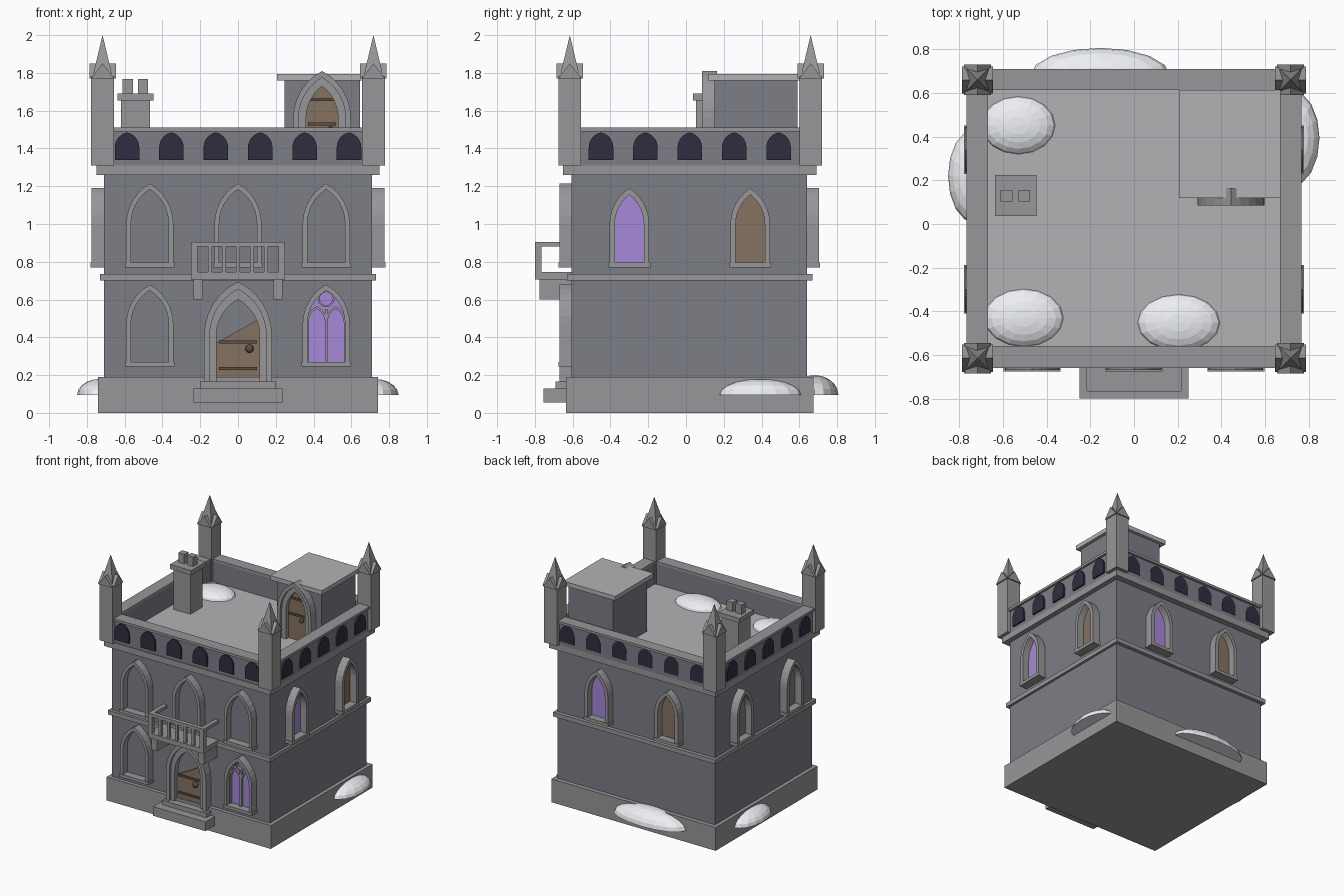
import bpy, bmesh, math
from mathutils import Matrix, Vector

if "Cube" in bpy.data.objects:
    bpy.data.objects.remove(bpy.data.objects["Cube"])


def material(name, r, g, b):
    m = bpy.data.materials.new(name)
    m.diffuse_color = (r, g, b, 1)
    m.use_nodes = True
    m.node_tree.nodes["Principled BSDF"].inputs["Base Color"].default_value = m.diffuse_color
    return m


WALL = material("wall_stone", .20, .21, .24)
TRIM = material("trim_stone", .31, .31, .32)
ROOF = material("roof_stone", .45, .45, .47)
PURPLE = material("purple_glass", .38, .25, .70)
BROWN = material("brown_wood", .24, .17, .12)
IRON = material("dark_wood", .11, .08, .06)
DARK = material("dark_recess", .03, .027, .05)
SNOW = material("snow", .85, .87, .9)


def finish(bm, name, mat, mtx=None):
    bmesh.ops.recalc_face_normals(bm, faces=bm.faces[:])
    me = bpy.data.meshes.new(name)
    bm.to_mesh(me)
    bm.free()
    me.materials.append(mat)
    ob = bpy.data.objects.new(name, me)
    if mtx:
        ob.matrix_world = mtx
    bpy.context.collection.objects.link(ob)
    return ob


def box(name, x0, x1, y0, y1, z0, z1, mat=TRIM, mtx=None):
    bm = bmesh.new()
    bmesh.ops.create_cube(bm, size=1)
    for v in bm.verts:
        v.co = Vector((x0 + (v.co.x + .5) * (x1 - x0), y0 + (v.co.y + .5) * (y1 - y0),
                       z0 + (v.co.z + .5) * (z1 - z0)))
    return finish(bm, name, mat, mtx)


def arch(hw, base, spring, apex, n=6):
    """Pointed arch outline from bottom left over the apex to bottom right."""
    rise = apex - spring
    R = (hw * hw + rise * rise) / (2 * hw)
    end = math.asin(min(1, rise / R))
    half = [(hw - R + R * math.cos(end * i / n), spring + R * math.sin(end * i / n))
            for i in range(n + 1)]
    half = [(hw, base)] + half
    half[-1] = (0, apex)
    return [(-x, z) for x, z in half] + half[-2::-1]


def extrude(bm, d0, d1):
    r = bmesh.ops.extrude_face_region(bm, geom=bm.faces[:])
    for v in [g for g in r["geom"] if isinstance(g, bmesh.types.BMVert)]:
        v.co.y -= d1 - d0


def panel(name, pts, d0, d1, mat, mtx):
    """Filled outline standing d0..d1 out from the wall."""
    bm = bmesh.new()
    bm.faces.new([bm.verts.new((x, -d0, z)) for x, z in pts])
    extrude(bm, d0, d1)
    return finish(bm, name, mat, mtx)


def band(name, outer, inner, d0, d1, mtx, mat=TRIM):
    """Strip between two outlines with the same point count."""
    bm = bmesh.new()
    a = [bm.verts.new((x, -d0, z)) for x, z in outer]
    b = [bm.verts.new((x, -d0, z)) for x, z in inner]
    for i in range(len(a) - 1):
        bm.faces.new((a[i], a[i + 1], b[i + 1], b[i]))
    extrude(bm, d0, d1)
    return finish(bm, name, mat, mtx)


def on_wall(side, u, off=0):
    """Local frame: x along the wall, -y outwards, z up."""
    x, y, ang = {"front": (u, -.605 - off, 0), "right": (.71 + off, u, 90),
                 "back": (u, .64 + off, 180), "left": (-.71 - off, u, -90)}[side]
    return Matrix.Translation((x, y, 0)) @ Matrix.Rotation(math.radians(ang), 4, 'Z')


# Main block
box("plinth", -.74, .74, -.635, .675, 0, .19)
box("walls", -.71, .71, -.605, .64, .15, 1.28, WALL)
box("string_course", -.73, .73, -.63, .67, .70, .735)
box("cornice", -.75, .75, -.65, .69, 1.26, 1.31)
box("roof_floor", -.74, .74, -.64, .68, 1.31, 1.325, ROOF)


def ring(name, x, y0, y1, z0, z1, mat):
    box(name + "_front", -x, x, y0, -.56, z0, z1, mat)
    box(name + "_back", -x, x, .615, y1, z0, z1, mat)
    box(name + "_left", -x, -.67, -.56, .615, z0, z1, mat)
    box(name + "_right", .67, x, -.56, .615, z0, z1, mat)


ring("parapet", .75, -.645, .69, 1.31, 1.49, WALL)
ring("coping", .768, -.66, .71, 1.49, 1.51, TRIM)

# Dark arches around the parapet
for side, count, mid in (("front", 6, 0), ("back", 6, 0), ("left", 5, .02), ("right", 5, .02)):
    for i in range(count):
        u = mid + (i - (count - 1) / 2) * .235
        panel("parapet_arch", arch(.065, 1.34, 1.405, 1.485), 0, .015, DARK, on_wall(side, u, .038))

# Corner pinnacles
for x in (-.717, .717):
    for y in (-.615, .66):
        box("pinnacle_shaft", x - .06, x + .06, y - .06, y + .06, 1.31, 1.78)
        bm = bmesh.new()
        bmesh.ops.create_cone(bm, segments=4, radius1=.055 * math.sqrt(2), radius2=0, depth=.23, cap_ends=True)
        finish(bm, "pinnacle_spire", TRIM,
               Matrix.Translation((x, y, 1.885)) @ Matrix.Rotation(math.pi / 4, 4, 'Z'))
        for k in range(4):
            panel("pinnacle_gable", [(-.062, 1.77), (.062, 1.77), (0, 1.85)], .035, .07, TRIM,
                  Matrix.Translation((x, y, 0)) @ Matrix.Rotation(k * math.pi / 2, 4, 'Z'))


# Windows
def window(side, u, base, hw, t, spring, apex, glass):
    m = on_wall(side, u)
    inner = arch(hw - t, base, spring, apex - t * 1.25)
    band("window_frame", arch(hw, base, spring, apex), inner, -.01, .065, m)
    box("window_sill", -hw - .006, hw + .006, -.07, .01, base - .025, base, TRIM, m)
    panel("window_pane", inner, -.01, .008, glass, m)


for u in (-.467, 0, .467):
    window("front", u, .795, .125, .025, 1.0, 1.215, WALL)
window("front", -.467, .27, .125, .025, .47, .68, WALL)
window("front", .467, .27, .125, .025, .47, .68, PURPLE)
for side, glass in (("right", (PURPLE, BROWN)), ("left", (WALL, WALL)), ("back", (BROWN, PURPLE))):
    for u, g in zip((-.315, .315) if side == "back" else (-.3, .34), glass):
        window(side, u, .795, .105, .028, 1.0, 1.19, g)

# Tracery in the purple front window
T = on_wall("front", .467)
box("tracery_mullion", -.007, .007, -.03, 0, .27, .55, TRIM, T)
for s in (-.05, .05):
    band("tracery_lancet", [(x + s, z) for x, z in arch(.054, .27, .48, .565)],
         [(x + s, z) for x, z in arch(.043, .27, .48, .55)], 0, .03, T)


def circle(r, z0, n=16):
    return [(r * math.cos(2 * math.pi * i / n), z0 + r * math.sin(2 * math.pi * i / n)) for i in range(n + 1)]


band("tracery_circle", circle(.045, .605), circle(.035, .605), 0, .03, T)


# Doors
def doorway(name, m, base, spring, hws, apexes, straps):
    outl = [arch(h, base, spring, a) for h, a in zip(hws, apexes)]
    band(name + "_outer_frame", outl[0], outl[1], -.015, .065, m)
    band(name + "_inner_frame", outl[1], outl[2], -.015, .045, m)
    for z in straps:
        box(name + "_strap", -hws[2] * .88, hws[2] * .88, -.025, 0, z - .008, z + .008, IRON, m)
    bm = bmesh.new()
    bmesh.ops.create_uvsphere(bm, u_segments=12, v_segments=8, radius=.022 * hws[2] / .115)
    finish(bm, name + "_knob", IRON, m @ Matrix.Translation((hws[2] * .53, -.03, base + .175)))
    return outl[2]


M = on_wall("front", 0)
doorway("front_door", M, .165, .41, (.18, .15, .115), (.695, .655, .60), (.235, .375))
panel("front_door_leaf", [(-.115, .18), (.115, .18), (.115, .50), (-.115, .37)], -.01, .015, BROWN, M)
box("upper_step", -.2, .2, -.69, -.6, .13, .167)
box("lower_step", -.235, .235, -.755, -.6, .055, .13)

# Balcony
box("balcony_floor", -.25, .25, -.80, -.6, .705, .745)
box("balcony_front_rail", -.25, .25, -.80, -.765, .88, .905)
for s in (-1, 1):
    a, b = sorted((s * .25, s * .215))
    box("balcony_side_rail", a, b, -.765, -.6, .88, .905)
    box("balcony_post", a, b, -.80, -.765, .745, .88)
    a, b = sorted((s * .235, s * .187))
    box("balcony_bracket", a, b, -.775, -.6, .6, .705)
for i in range(-2, 3):
    box("baluster", i * .074 - .011, i * .074 + .011, -.793, -.772, .745, .88)

# Roof house with its door
box("roof_house", .245, .645, .15, .59, 1.32, 1.76, WALL)
box("roof_house_slab", .207, .672, .12, .615, 1.76, 1.795, ROOF)
M = Matrix.Translation((.445, .15, 0))
leaf = doorway("roof_door", M, 1.325, 1.56, (.153, .125, .085), (1.81, 1.775, 1.73), (1.53, 1.66))
panel("roof_door_leaf", leaf, -.01, .015, BROWN, M)

# Chimney
box("chimney_stack", -.62, -.465, .053, .207, 1.32, 1.66)
box("chimney_cap", -.638, -.447, .036, .224, 1.655, 1.692)
for x in (-.584, -.503):
    box("chimney_pot", x - .027, x + .027, .104, .156, 1.69, 1.768)

# Snow mounds: half ellipsoids
for x, y, z, rx, ry, h in ((-.53, .452, 1.322, .17, .133, .06), (-.505, -.43, 1.322, .183, .133, .06),
                           (.205, -.452, 1.322, .19, .13, .06), (.72, .393, .095, .13, .222, .085),
                           (-.73, .22, .095, .122, .215, .085), (-.155, .68, .095, .32, .127, .105)):
    bm = bmesh.new()
    bmesh.ops.create_uvsphere(bm, u_segments=16, v_segments=10, radius=1)
    bmesh.ops.bisect_plane(bm, geom=bm.verts[:] + bm.edges[:] + bm.faces[:], plane_co=(0, 0, 0),
                           plane_no=(0, 0, 1), clear_inner=True)
    bmesh.ops.holes_fill(bm, edges=[e for e in bm.edges if e.is_boundary])
    bmesh.ops.scale(bm, vec=(rx, ry, h), verts=bm.verts[:])
    finish(bm, "snow_mound", SNOW, Matrix.Translation((x, y, z)))
